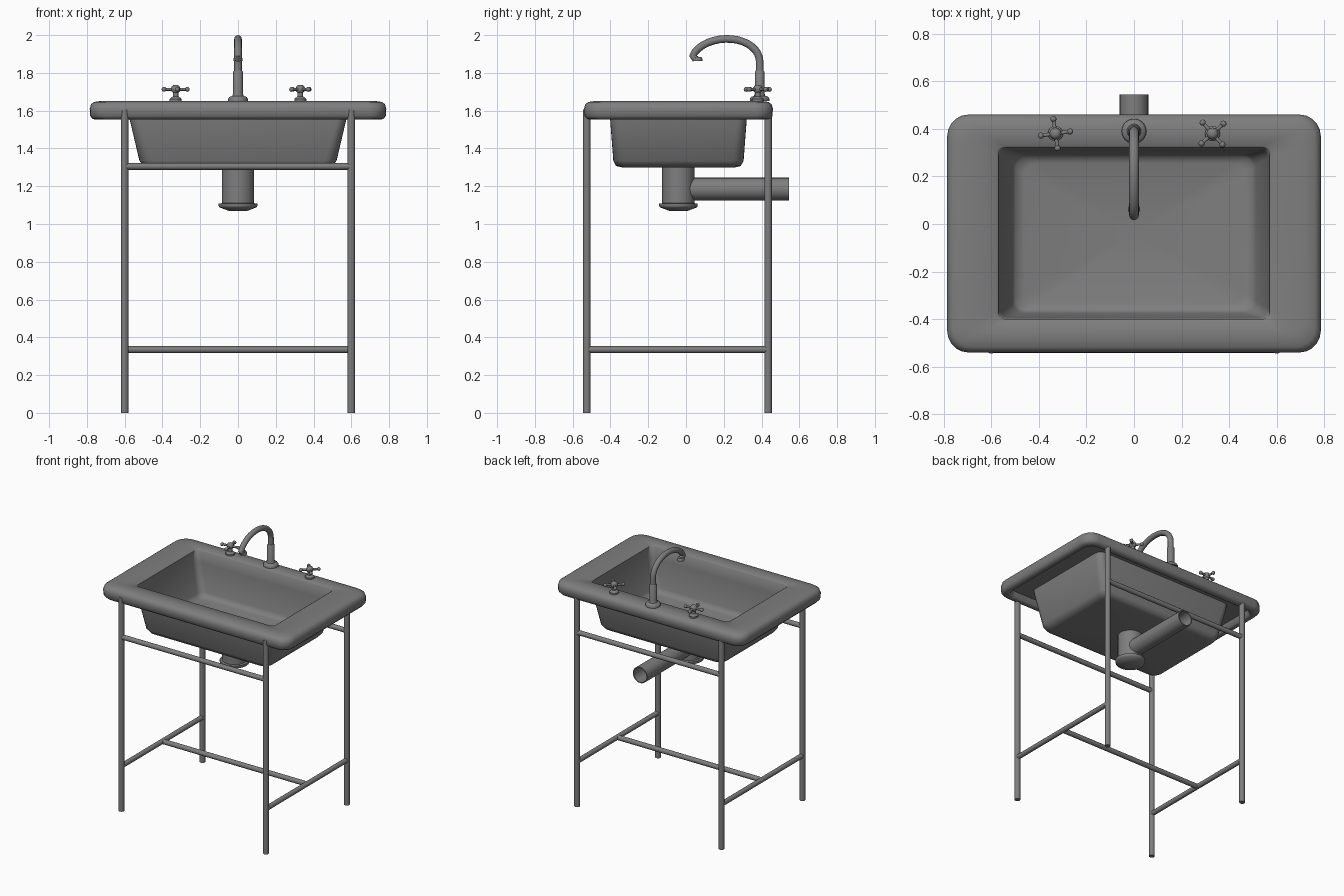
import bpy, bmesh, math
from mathutils import Vector

if "Cube" in bpy.data.objects:
    bpy.data.objects.remove(bpy.data.objects["Cube"], do_unlink=True)

grey = bpy.data.materials.new("mid grey")
grey.use_nodes = True
colour = (0.21, 0.21, 0.21, 1)
grey.diffuse_color = colour
grey.node_tree.nodes["Principled BSDF"].inputs["Base Color"].default_value = colour
CENTRE_Y = -0.04


def finish(name, bm, angle=40):
    bmesh.ops.recalc_face_normals(bm, faces=bm.faces)
    mesh = bpy.data.meshes.new(name)
    bm.to_mesh(mesh)
    bm.free()
    obj = bpy.data.objects.new(name, mesh)
    bpy.context.collection.objects.link(obj)
    mesh.materials.append(grey)
    bpy.ops.object.select_all(action='DESELECT')
    obj.select_set(True)
    bpy.context.view_layer.objects.active = obj
    bpy.ops.object.shade_smooth_by_angle(angle=math.radians(angle))
    return obj


def skin(bm, rings):
    """Join successive rings of vertices with quads."""
    for a, b in zip(rings, rings[1:]):
        n = len(a)
        for i in range(n):
            j = (i + 1) % n
            bm.faces.new((a[i], a[j], b[j], b[i]))


def cap(bm, ring, point):
    tip = bm.verts.new(point)
    for i in range(len(ring)):
        bm.faces.new((ring[i], ring[(i + 1) % len(ring)], tip))


def rounded_rect(bm, hx, hy, radius, z, steps=5):
    ring = []
    for k, (sx, sy) in enumerate(((1, 1), (-1, 1), (-1, -1), (1, -1))):
        for s in range(steps + 1):
            a = math.pi / 2 * (k + s / steps)
            ring.append(bm.verts.new((sx * (hx - radius) + radius * math.cos(a),
                                      CENTRE_Y + sy * (hy - radius) + radius * math.sin(a), z)))
    return ring


def rod(name, start, end, radius, sides=12):
    start, end = Vector(start), Vector(end)
    axis = end - start
    bm = bmesh.new()
    bmesh.ops.create_cone(bm, cap_ends=True, segments=sides, radius1=radius,
                          radius2=radius, depth=axis.length)
    bmesh.ops.rotate(bm, verts=bm.verts, matrix=axis.to_track_quat('Z', 'Y').to_matrix())
    bmesh.ops.translate(bm, verts=bm.verts, vec=(start + end) / 2)
    return finish(name, bm)


def lathe(name, x, y, profile, sides=24):
    """Turn (radius, z) points about a vertical axis and close both ends."""
    bm = bmesh.new()
    rings = [[bm.verts.new((x + r * math.cos(2 * math.pi * i / sides),
                            y + r * math.sin(2 * math.pi * i / sides), z))
              for i in range(sides)] for r, z in profile]
    skin(bm, rings)
    cap(bm, rings[0], (x, y, profile[0][1]))
    cap(bm, rings[-1], (x, y, profile[-1][1]))
    return finish(name, bm)


# Basin: one shell from the outer bottom, around the rim, to the inner floor
basin = bmesh.new()
shell = [(0.46, 0.30, 0.05, 1.30), (0.50, 0.33, 0.06, 1.307), (0.522, 0.345, 0.06, 1.335),
         (0.575, 0.362, 0.05, 1.56), (0.58, 0.367, 0.05, 1.60),
         (0.72, 0.435, 0.06, 1.60), (0.73, 0.445, 0.07, 1.56), (0.74, 0.455, 0.07, 1.553),
         (0.768, 0.483, 0.08, 1.555), (0.783, 0.498, 0.09, 1.572), (0.785, 0.50, 0.09, 1.61),
         (0.779, 0.494, 0.09, 1.633), (0.762, 0.477, 0.085, 1.646), (0.72, 0.435, 0.07, 1.652),
         (0.58, 0.367, 0.035, 1.652), (0.569, 0.36, 0.03, 1.645),
         (0.562, 0.354, 0.04, 1.56), (0.512, 0.334, 0.05, 1.36),
         (0.498, 0.322, 0.05, 1.333), (0.46, 0.295, 0.05, 1.325)]
loops = [rounded_rect(basin, *row) for row in shell]
skin(basin, loops)
cap(basin, loops[0], (0, CENTRE_Y, 1.30))
cap(basin, loops[-1], (0, CENTRE_Y, 1.306))
finish("basin", basin, 50)

# Frame: four legs, two upper rails and an H-shaped lower stretcher
FRONT, BACK, SIDE = -0.525, 0.435, 0.6
for depth, y in (("front", FRONT), ("back", BACK)):
    for side, x in (("left", SIDE), ("right", -SIDE)):
        rod(f"{depth}_{side}_leg", (x, y, 0), (x, y, 1.605), 0.02)
    rod(f"{depth}_upper_rail", (-SIDE, y, 1.305), (SIDE, y, 1.305), 0.018)
for side, x in (("left", SIDE), ("right", -SIDE)):
    rod(f"{side}_lower_rail", (x, FRONT, 0.335), (x, BACK, 0.335), 0.018)
rod("lower_cross_rail", (-SIDE, CENTRE_Y, 0.335), (SIDE, CENTRE_Y, 0.335), 0.018)

# Drain trap and open waste pipe
lathe("drain_trap", 0, CENTRE_Y, [(0.05, 1.07), (0.098, 1.088), (0.102, 1.095), (0.102, 1.108),
                                  (0.086, 1.11), (0.086, 1.305)])
pipe = bmesh.new()
sections = []
for radius, y in ((0.06, CENTRE_Y), (0.06, 0.545), (0.053, 0.545), (0.053, 0.06)):
    sections.append([pipe.verts.new((radius * math.cos(2 * math.pi * i / 24), y,
                                     1.185 + radius * math.sin(2 * math.pi * i / 24)))
                     for i in range(24)])
skin(pipe, sections)
cap(pipe, sections[-1], (0, 0.06, 1.185))
finish("waste_pipe", pipe)

# Tap column and swan-neck spout
TAP_Y = 0.39
lathe("tap_column", 0, TAP_Y, [(0.052, 1.65), (0.052, 1.663), (0.045, 1.673), (0.03, 1.678),
                               (0.026, 1.69), (0.026, 1.805), (0.021, 1.812)])
path = [(TAP_Y, 1.80), (TAP_Y, 1.86)]
for s in range(1, 17):
    a = math.radians(165) * s / 16
    path.append((0.225 + 0.165 * math.cos(a), 1.86 + 0.12 * math.sin(a)))
path = [(y - 0.03 * max(0, (0.39 - y) / 0.33) ** 2, z) for y, z in path]
path += [(0.052, 1.872)]
spout = bmesh.new()
rings = []
for i, (y, z) in enumerate(path):
    before, after = path[max(i - 1, 0)], path[min(i + 1, len(path) - 1)]
    way = Vector((0, after[0] - before[0], after[1] - before[1])).normalized()
    across = way.cross(Vector((1, 0, 0)))
    rings.append([spout.verts.new(Vector((0, y, z)) + 0.02 * (
        Vector((math.cos(t), 0, 0)) + across * math.sin(t)))
        for t in (2 * math.pi * k / 16 for k in range(16))])
skin(spout, rings)
cap(spout, rings[0], (0, *path[0]))
cap(spout, rings[-1], (0, *path[-1]))
finish("tap_spout", spout)
lathe("spout_nozzle", 0, 0.062, [(0.025, 1.863), (0.025, 1.875), (0.02, 1.885)])

# Cross handles on turned stems
for side, x, turn in (("left", 0.33, 42), ("right", -0.33, 8)):
    y = 0.38
    lathe(f"{side}_handle_stem", x, y,
          [(0.032, 1.65), (0.032, 1.662), (0.024, 1.669), (0.015, 1.675), (0.015, 1.695),
           (0.023, 1.703), (0.025, 1.72), (0.018, 1.732), (0.008, 1.737)], 16)
    for k in range(4):
        a = math.radians(turn + 90 * k)
        out = Vector((math.cos(a), math.sin(a), 0))
        hub = Vector((x, y, 1.713))
        rod(f"{side}_handle_arm_{k + 1}", hub, hub + out * 0.062, 0.008, 10)
        knob = bmesh.new()
        bmesh.ops.create_uvsphere(knob, u_segments=12, v_segments=8, radius=0.013)
        bmesh.ops.translate(knob, verts=knob.verts, vec=hub + out * 0.062)
        finish(f"{side}_handle_knob_{k + 1}", knob)
